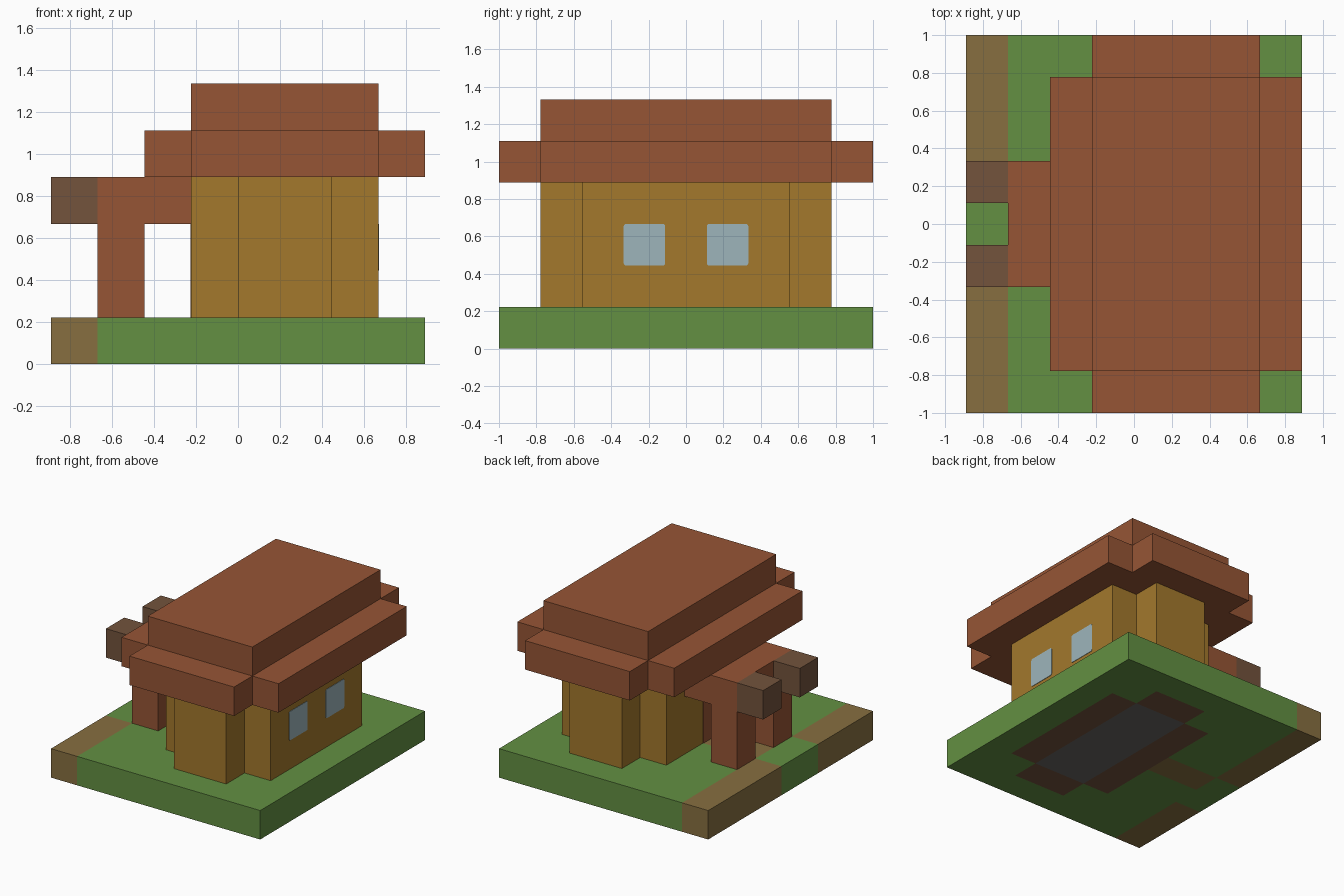
import bpy, bmesh
from mathutils import Vector

C = 2 / 9      # block size; plan positions below are in blocks
HOUSE_X = 1    # the house is centred one block towards +x

cube = bpy.data.objects.get("Cube")
if cube:
    bpy.data.objects.remove(cube, do_unlink=True)


def material(name, hex_code):
    channels = [int(hex_code[i:i + 2], 16) / 255 for i in (0, 2, 4)]
    linear = [c / 12.92 if c <= 0.04045 else ((c + 0.055) / 1.055) ** 2.4 for c in channels]
    mat = bpy.data.materials.new(name)
    mat.use_nodes = True
    mat.diffuse_color = (*linear, 1)
    mat.node_tree.nodes["Principled BSDF"].inputs["Base Color"].default_value = (*linear, 1)
    return mat


grass = material("grass green", "639042")
path = material("path brown", "876F40")
timber = material("dark timber", "73533C")
stone = material("floor grey", "686664")
wall = material("wall ochre", "A3782C")
roof = material("roof red brown", "965535")
glass = material("window blue", "9DB5BB")


def finish(name, bm, *mats):
    bmesh.ops.recalc_face_normals(bm, faces=bm.faces)
    mesh = bpy.data.meshes.new(name)
    bm.to_mesh(mesh)
    bm.free()
    for mat in mats:
        mesh.materials.append(mat)
    obj = bpy.data.objects.new(name, mesh)
    bpy.context.collection.objects.link(obj)
    return obj


def prism(name, outline, z0, z1, mat):
    """Extrude a plan outline between two block heights."""
    bm = bmesh.new()
    face = bm.faces.new([bm.verts.new((x * C, y * C, z0 * C)) for x, y in outline])
    top = bmesh.ops.extrude_face_region(bm, geom=[face])["geom"]
    verts = [v for v in top if isinstance(v, bmesh.types.BMVert)]
    # The starting face stays as the underside
    if face not in bm.faces[:]:
        bm.faces.new(list(face.verts))
    bmesh.ops.translate(bm, verts=verts, vec=(0, 0, (z1 - z0) * C))
    return finish(name, bm, mat)


def block(name, x, y, z, mat):
    (x0, x1), (y0, y1) = x, y
    return prism(name, [(x0, y0), (x1, y0), (x1, y1), (x0, y1)], *z, mat)


def cross(hx, hy):
    """Rectangle around the house centre with one block missing at each corner."""
    a, b = hx - 1, hy - 1
    quarter = [(hx, b), (a, b), (a, hy)]
    pts = quarter + [(-x, y) for x, y in reversed(quarter)]
    pts += [(-x, -y) for x, y in pts]
    return [(x + HOUSE_X, y) for x, y in pts]


# Ground slab: a grid of blocks coloured by what stands on each
def ground_index(x, y):
    u, v = abs(x - HOUSE_X), abs(y)
    if u < 1 and v < 2.5:
        return 3
    if (u < 2 and v < 2.5) or (u < 1 and v < 3.5):
        return 2
    if x < -3 and not -1.5 < y < 0.5:
        return 1
    if -3 < x < -1 and v < 0.5:
        return 1
    return 0


bm = bmesh.new()
bmesh.ops.create_grid(bm, x_segments=8, y_segments=9, size=1)
for v in bm.verts:
    v.co = Vector((v.co.x * 4 * C, v.co.y * 4.5 * C, 0))
bottom = bm.faces[:]
copies = bmesh.ops.duplicate(bm, geom=bm.verts[:] + bm.edges[:] + bottom)["geom"]
top_verts = [g for g in copies if isinstance(g, bmesh.types.BMVert)]
bmesh.ops.translate(bm, verts=top_verts, vec=(0, 0, C))
bmesh.ops.bridge_loops(bm, edges=[e for e in bm.edges if e.is_boundary])
bmesh.ops.recalc_face_normals(bm, faces=bm.faces)
for f in bm.faces:
    p = (f.calc_center_median() - f.normal * 0.05) / C
    f.material_index = ground_index(p.x, p.y)
finish("ground_slab", bm, grass, path, timber, stone)

# House body and stepped roof
prism("house_walls", cross(2, 3.5), 1, 4, wall)
prism("roof_eaves", cross(3, 4.5), 4, 5, roof)
block("roof_top", (-1, 3), (-3.5, 3.5), (5, 6), roof)

# Porch with pillars and projecting beam ends
block("porch_roof", (-3, -1), (-1.5, 1.5), (3, 4), roof)
for side, s in (("left", 1), ("right", -1)):
    span = sorted((0.5 * s, 1.5 * s))
    block("porch_pillar_" + side, (-3, -2), span, (1, 3), roof)
    block("beam_end_" + side, (-4, -3), span, (3, 4), timber)

# Door plate behind the porch
block("door", (-1.02, -1), (-0.5, 0.5), (1, 3), roof)

# Window plates with slightly rounded corners
for side, s in (("back", 1), ("front", -1)):
    win = block("window_" + side, (3, 3.015), sorted((0.5 * s, 1.5 * s)), (2, 3), glass)
    bm = bmesh.new()
    bm.from_mesh(win.data)
    corners = [e for e in bm.edges if abs(e.verts[0].co.x - e.verts[1].co.x) > 0.001]
    bmesh.ops.bevel(bm, geom=corners, offset=0.012, segments=3, profile=0.5, affect="EDGES")
    bm.to_mesh(win.data)
    bm.free()
